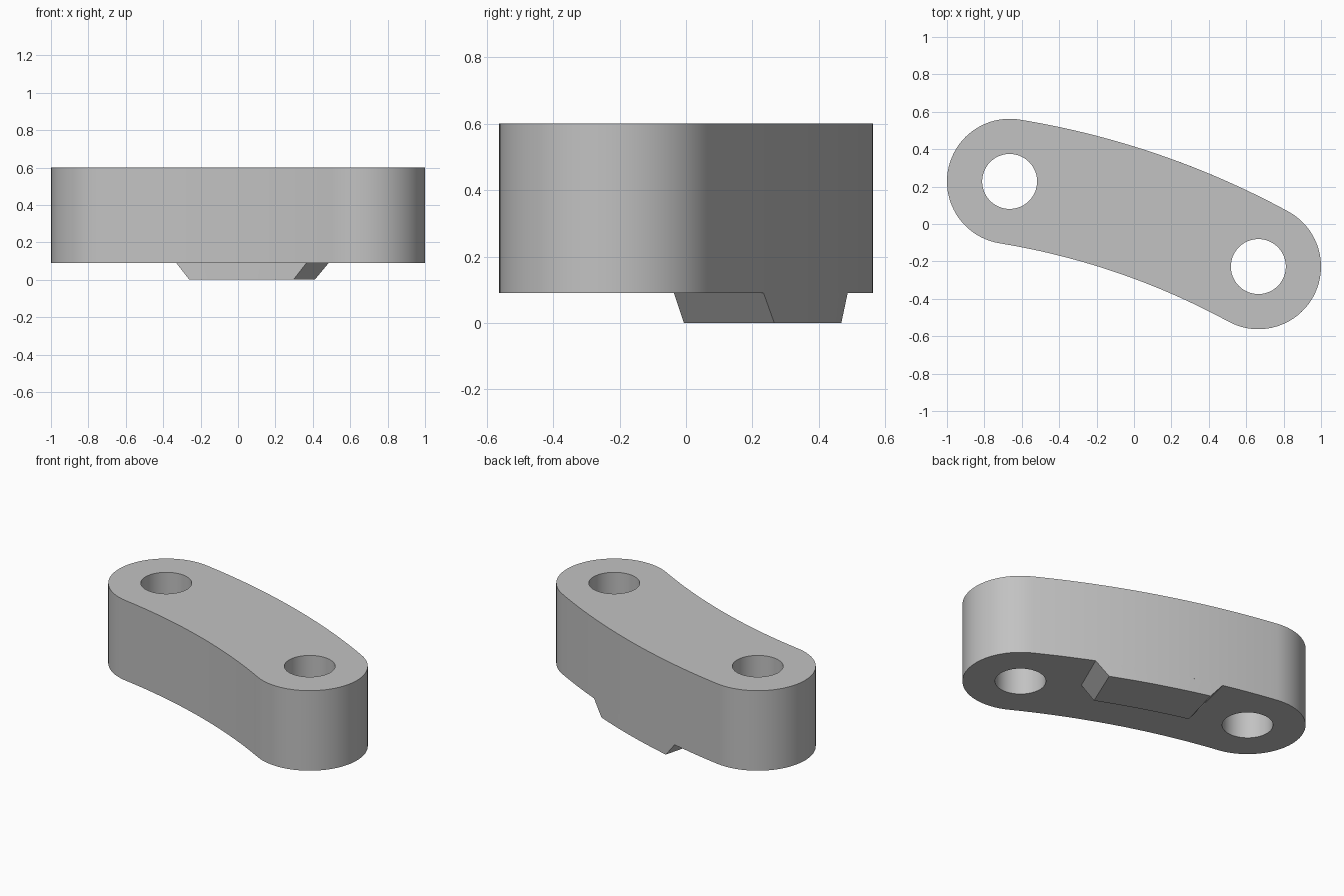
import bpy
import bmesh
from math import sin, cos, acos, atan2, hypot, pi, radians
from mathutils import Vector

if "Cube" in bpy.data.objects:
    bpy.data.objects.remove(bpy.data.objects["Cube"])

# Main dimensions
PIN = Vector((0.665, -0.2275))      # right hole centre, the other one is opposite
END_R, HOLE_R, MID_R = 0.335, 0.147, 4.2
BOTTOM, TOP = 0.09, 0.6
half = PIN.length
normal = Vector((-PIN.y, PIN.x)) / half
CENTRE = -normal * (MID_R ** 2 - half ** 2) ** 0.5

grey = bpy.data.materials.new("plain grey")
grey.use_nodes = True
colour = (0.54, 0.54, 0.54, 1)
grey.diffuse_color = colour
grey.node_tree.nodes["Principled BSDF"].inputs["Base Color"].default_value = colour


def arc(c, r, a0, a1, n):
    steps = [a0 + (a1 - a0) * i / n for i in range(n + 1)]
    return [(c[0] + r * cos(a), c[1] + r * sin(a)) for a in steps]


def loft(name, low, high, z0, z1):
    """Solid between two matching outlines."""
    bm = bmesh.new()
    a = [bm.verts.new((x, y, z0)) for x, y in low]
    b = [bm.verts.new((x, y, z1)) for x, y in high]
    bm.faces.new(a)
    bm.faces.new(b)
    n = len(a)
    for i in range(n):
        j = (i + 1) % n
        bm.faces.new((a[i], a[j], b[j], b[i]))
    bmesh.ops.recalc_face_normals(bm, faces=bm.faces)
    mesh = bpy.data.meshes.new(name)
    bm.to_mesh(mesh)
    bm.free()
    mesh.materials.append(grey)
    obj = bpy.data.objects.new(name, mesh)
    bpy.context.collection.objects.link(obj)
    return obj


def activate(obj):
    bpy.ops.object.select_all(action='DESELECT')
    obj.select_set(True)
    bpy.context.view_layer.objects.active = obj


# Curved link body: two concentric arcs joined by round ends
left_a, right_a = (atan2(p.y - CENTRE.y, p.x - CENTRE.x) for p in (-PIN, PIN))
outline = (arc(CENTRE, MID_R + END_R, right_a, left_a, 32)
           + arc(-PIN, END_R, left_a, left_a + pi, 40)[1:]
           + arc(CENTRE, MID_R - END_R, left_a, right_a, 32)[1:]
           + arc(PIN, END_R, right_a - pi, right_a, 40)[1:-1])
body = loft("link_body", outline, outline, BOTTOM, TOP)

# Pin holes through both ends
for side, pin in (("left", PIN), ("right", -PIN)):
    ring = arc(pin, HOLE_R, 0, 2 * pi, 48)[:-1]
    cutter = loft(side + "_hole_cutter", ring, ring, BOTTOM - 0.1, TOP + 0.1)
    cutter.hide_render = True
    mod = body.modifiers.new(side + "_hole", 'BOOLEAN')
    mod.operation = 'DIFFERENCE'
    mod.solver = 'EXACT'
    mod.object = cutter
    activate(body)
    bpy.ops.object.modifier_apply(modifier=mod.name)
    bpy.data.objects.remove(cutter)


# Sloped-end tab under the outer edge
def tab_outline(x0, x1):
    outer = MID_R + END_R
    a0, a1 = (acos((x - CENTRE.x) / outer) for x in (x0, x1))
    return arc(CENTRE, outer, a1, a0, 12) + arc(CENTRE, outer - 0.295, a0, a1, 12)


tab = loft("locating_tab", tab_outline(-0.185, 0.41), tab_outline(-0.26, 0.485), 0, BOTTOM)

for obj in (body, tab):
    activate(obj)
    bpy.ops.object.shade_smooth_by_angle(angle=radians(30))
